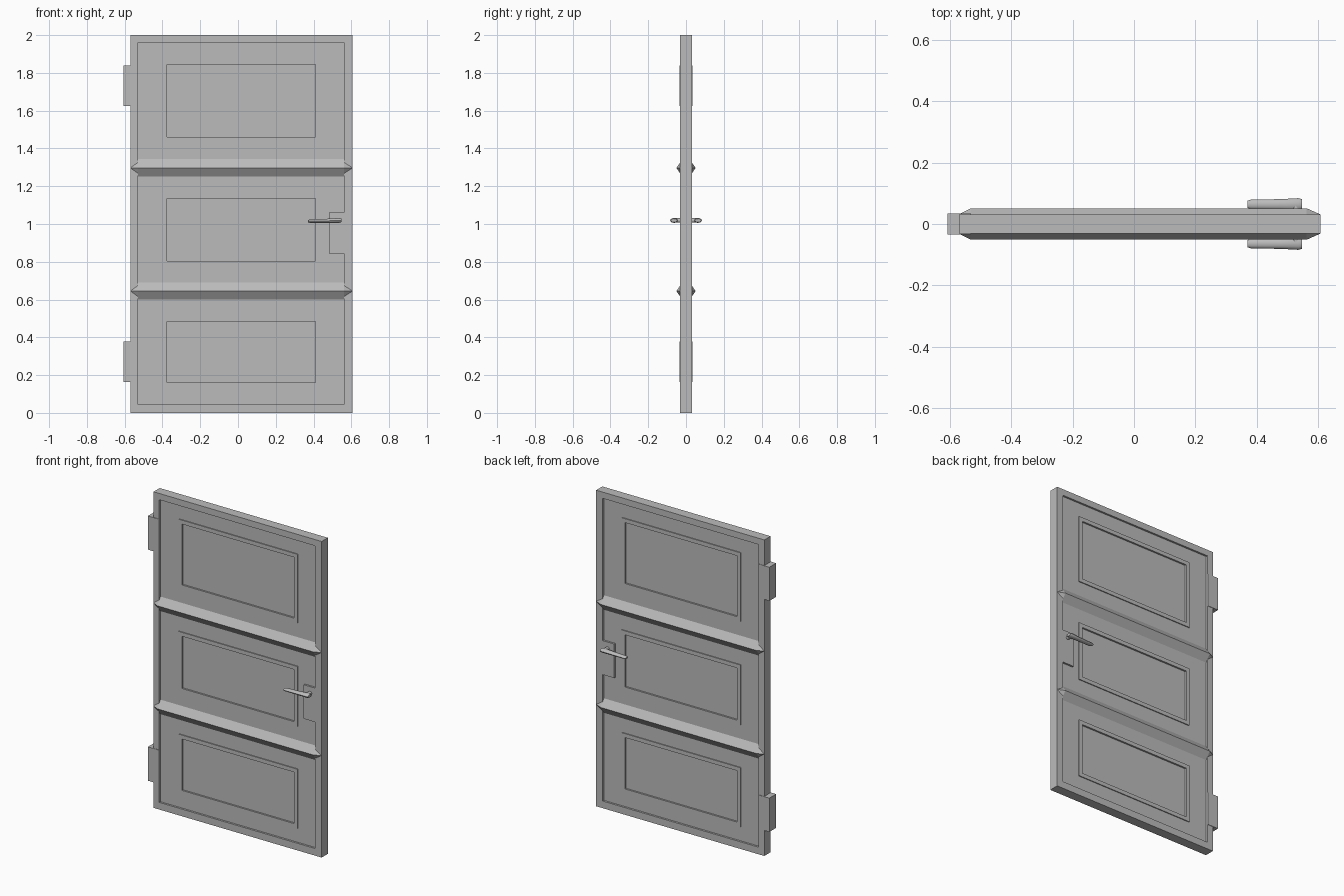
import bpy
import bmesh
import math

cube = bpy.data.objects.get("Cube")
if cube:
    bpy.data.objects.remove(cube, do_unlink=True)

grey = bpy.data.materials.new("plain grey")
grey.use_nodes = True
tone = (0.5, 0.5, 0.5, 1)
grey.diffuse_color = tone
grey.node_tree.nodes["Principled BSDF"].inputs["Base Color"].default_value = tone


def finish(name, bm):
    bmesh.ops.recalc_face_normals(bm, faces=bm.faces)
    mesh = bpy.data.meshes.new(name)
    bm.to_mesh(mesh)
    bm.free()
    obj = bpy.data.objects.new(name, mesh)
    mesh.materials.append(grey)
    bpy.context.collection.objects.link(obj)
    return obj


def loft(name, loops, closed=False):
    """Skin a row of equal loops; a closed row makes a ring, an open row gets caps."""
    bm = bmesh.new()
    rows = [[bm.verts.new(p) for p in loop] for loop in loops]
    n = len(rows[0])
    pairs = list(zip(rows, rows[1:]))
    if closed:
        pairs.append((rows[-1], rows[0]))
    else:
        bm.faces.new(rows[0])
        bm.faces.new(rows[-1])
    for a, b in pairs:
        for i in range(n):
            j = (i + 1) % n
            bm.faces.new((a[i], a[j], b[j], b[i]))
    return finish(name, bm)


def rect(r, y):
    x0, x1, z0, z1 = r
    return [(x0, y, z0), (x1, y, z0), (x1, y, z1), (x0, y, z1)]


def box(name, r, y0, y1):
    return loft(name, [rect(r, y0), rect(r, y1)])


def ring(name, outer, inner, d):
    return loft(name, [rect(outer, -d), rect(inner, -d),
                       rect(inner, d), rect(outer, d)], closed=True)


# Depths from the middle plane
EDGE, FIELD, MOULD, PANEL = 0.031, 0.019, 0.025, 0.014
LEFT, RIGHT = -0.57, 0.607
IN_L, IN_R = -0.53, 0.562

# Outer frame and thin core
ring("door_frame", (LEFT, RIGHT, 0, 2), (IN_L, IN_R, 0.045, 1.96), EDGE)
box("panel_core", (IN_L, IN_R, 0.045, 1.96), -PANEL, PANEL)

# Three fields, each with a raised moulding around a sunken panel
sections = [("lower", 0.045, 0.645, 0.135, 0.51),
            ("middle", 0.645, 1.297, 0.78, 1.16),
            ("upper", 1.297, 1.96, 1.435, 1.87)]
for label, z0, z1, m0, m1 in sections:
    outer = (-0.40, 0.435, m0, m1)
    inner = (-0.375, 0.41, m0 + 0.025, m1 - 0.025)
    ring(label + "_field", (IN_L, IN_R, z0, z1), outer, FIELD)
    ring(label + "_moulding", outer, inner, MOULD)


# Peaked cross rails with pointed ends
def cross_rail(name, z, side):
    bm = bmesh.new()
    base, tip, peak = side * FIELD, side * EDGE, side * 0.051
    tl, tr, bl, br = [bm.verts.new((x, base, z + dz))
                      for dz in (0.046, -0.046) for x in (IN_L, IN_R)]
    pl, pr = [bm.verts.new((x, peak, z)) for x in (IN_L, IN_R)]
    el, er = [bm.verts.new((x, tip, z)) for x in (LEFT, RIGHT)]
    for f in ((tl, tr, pr, pl), (bl, br, pr, pl), (tl, pl, el), (bl, pl, el),
              (tr, pr, er), (br, pr, er), (tl, tr, er, br, bl, el)):
        bm.faces.new(f)
    return finish(name, bm)


# Lever: oval sections running along x (x, near y, far y, z, half height)
stations = [(0.37, 0.052, 0.076, 1.015, 0.006),
            (0.38, 0.048, 0.079, 1.015, 0.009),
            (0.48, 0.046, 0.081, 1.017, 0.011),
            (0.535, 0.043, 0.084, 1.019, 0.013),
            (0.547, 0.047, 0.081, 1.019, 0.009)]


def lever(name, side):
    loops = []
    for x, y0, y1, z, h in stations:
        mid, half = (y0 + y1) / 2, (y1 - y0) / 2
        loops.append([(x, side * (mid + half * math.cos(a)), z + h * math.sin(a))
                      for a in (math.tau * i / 12 for i in range(12))])
    return loft(name, loops)


def shank(name, side):
    loops = [[(0.527 + 0.012 * math.cos(a), side * y, 1.019 + 0.012 * math.sin(a))
              for a in (math.tau * i / 12 for i in range(12))] for y in (0.02, 0.065)]
    return loft(name, loops)


smooth = []
for label, side in (("front", -1), ("back", 1)):
    cross_rail(label + "_lower_rail", 0.645, side)
    cross_rail(label + "_upper_rail", 1.297, side)
    box(label + "_lock_plate", (0.482, IN_R, 0.845, 1.06), side * PANEL, side * EDGE)
    smooth += [lever(label + "_lever", side), shank(label + "_lever_shank", side)]

# Hinge blocks
box("lower_hinge", (-0.607, IN_L, 0.163, 0.377), -0.034, 0.034)
box("upper_hinge", (-0.607, IN_L, 1.625, 1.838), -0.034, 0.034)

bpy.ops.object.select_all(action="DESELECT")
for obj in smooth:
    obj.select_set(True)
bpy.context.view_layer.objects.active = smooth[0]
bpy.ops.object.shade_smooth_by_angle(angle=math.radians(40))
